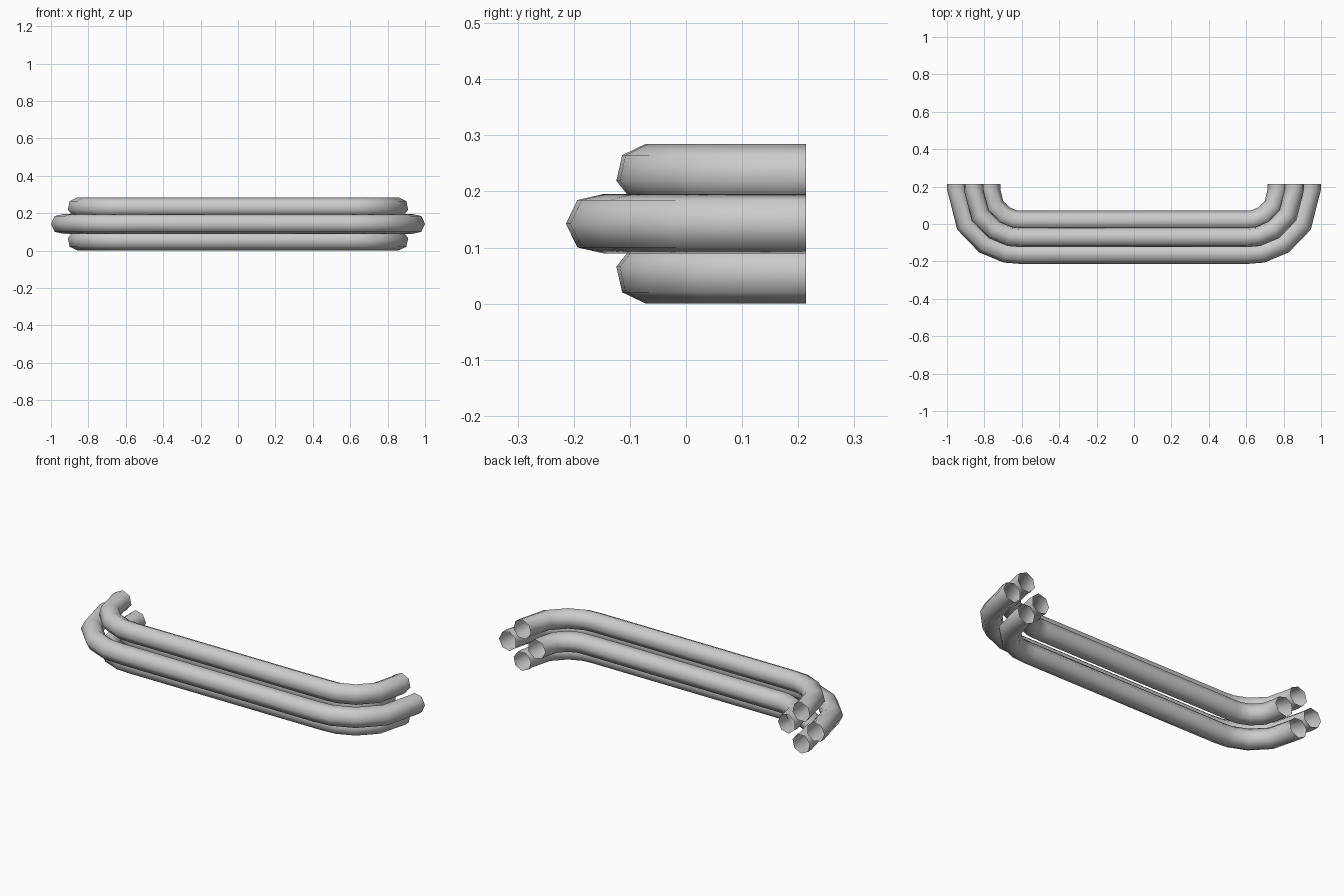
import bpy, bmesh
from math import sin, cos, pi, radians

if "Cube" in bpy.data.objects:
    bpy.data.objects.remove(bpy.data.objects["Cube"])

SIDES = 7            # sides of each pipe
R = 0.054            # pipe radius
SPREAD = 0.0885      # distance of each pipe from the bundle's spine
BEND = 0.2575        # spine bend radius
CX, CY, CZ = 0.60, 0.186, 0.1425
END_Y = 0.2135

# Stations along the bundle: centre of bend, outward direction, radius scale
half = [(CX, END_Y, 0, 1.0)] + [
    (CX, CY, radians(a), s)
    for a, s in ((0, 1), (32, 1.018), (56, 1.018), (76, 1.01), (90, 1))]
stations = [(cx, cy, cos(a), -sin(a), s) for cx, cy, a, s in half]
stations += [(-cx, cy, -nx, ny, s) for cx, cy, nx, ny, s in reversed(stations)]


def pipe(name, phi):
    """Open-ended bent pipe sitting at angle phi around the spine."""
    bm = bmesh.new()
    rings = []
    for cx, cy, nx, ny, s in stations:
        ring = []
        for k in range(SIDES):
            t = phi + 2 * pi * k / SIDES
            out = (BEND + SPREAD * cos(phi) + R * cos(t)) * s
            up = SPREAD * sin(phi) + R * sin(t)
            ring.append(bm.verts.new((cx + nx * out, cy + ny * out, CZ + up)))
        rings.append(ring)
    for a, b in zip(rings, rings[1:]):
        for k in range(SIDES):
            j = (k + 1) % SIDES
            f = bm.faces.new((a[k], a[j], b[j], b[k]))
            f.smooth = True
    bmesh.ops.recalc_face_normals(bm, faces=bm.faces[:])
    mesh = bpy.data.meshes.new(name)
    bm.to_mesh(mesh)
    bm.free()
    obj = bpy.data.objects.new(name, mesh)
    bpy.context.collection.objects.link(obj)


# Four pipes in a diamond bundle
for i, name in enumerate(("front_pipe", "top_pipe", "inner_pipe", "bottom_pipe")):
    pipe(name, i * pi / 2)
